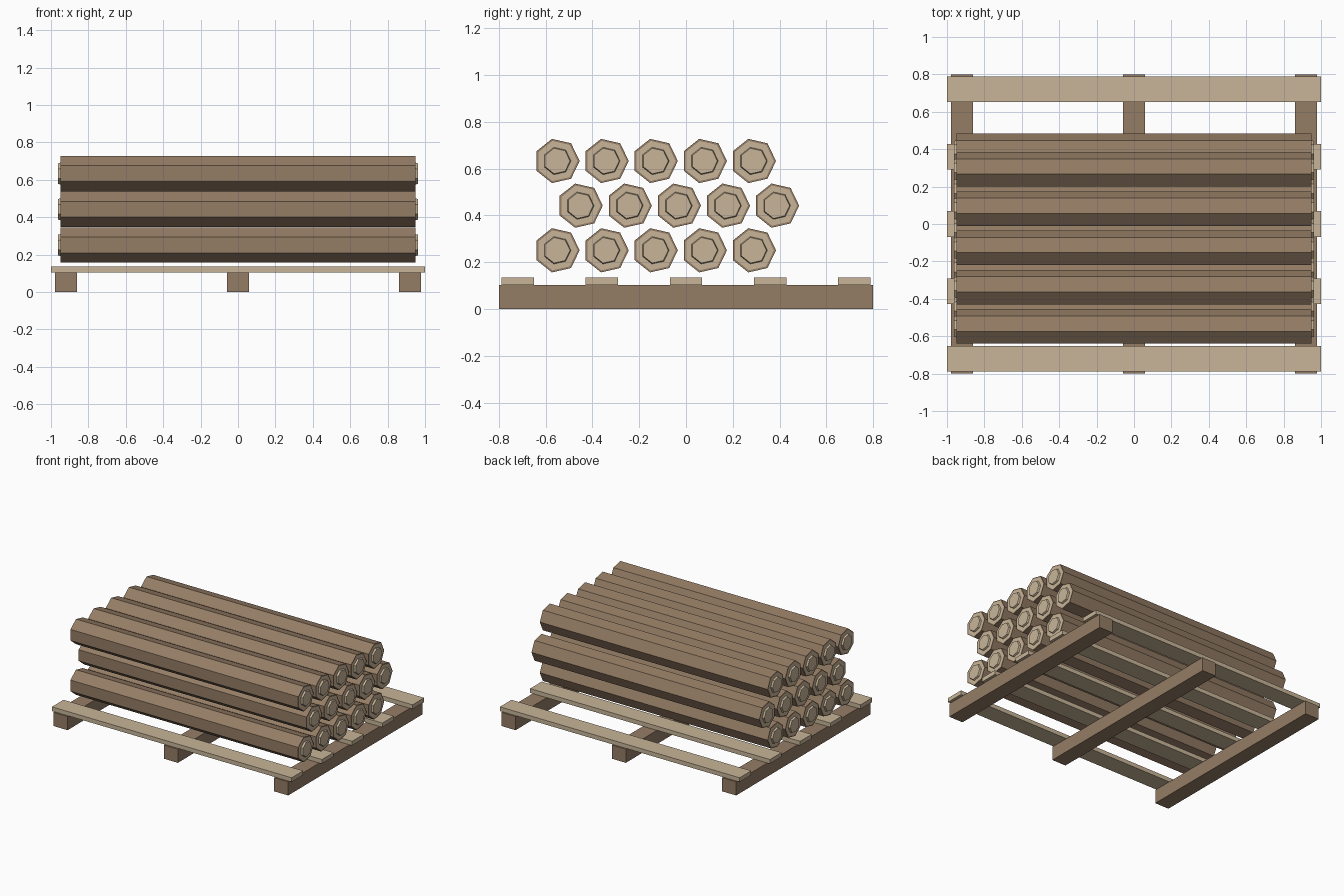
import bpy, bmesh, math

if "Cube" in bpy.data.objects:
    bpy.data.objects.remove(bpy.data.objects["Cube"])


def material(name, rgb):
    m = bpy.data.materials.new(name)
    m.diffuse_color = (*rgb, 1)
    m.use_nodes = True
    m.node_tree.nodes["Principled BSDF"].inputs["Base Color"].default_value = m.diffuse_color
    return m


BARK = material("brown wood", (0.30, 0.205, 0.13))
CUT = material("pale wood", (0.58, 0.46, 0.315))


def finish(name, bm, mats):
    bmesh.ops.recalc_face_normals(bm, faces=bm.faces)
    me = bpy.data.meshes.new(name)
    bm.to_mesh(me)
    bm.free()
    for m in mats:
        me.materials.append(m)
    ob = bpy.data.objects.new(name, me)
    bpy.context.collection.objects.link(ob)
    return ob


def box(name, center, size, mat):
    bm = bmesh.new()
    bmesh.ops.create_cube(bm, size=1)
    for v in bm.verts:
        v.co = [c + s * k for c, s, k in zip(center, size, v.co)]
    return finish(name, bm, [mat])


def log(name, y, z, sides=7):
    # (x, radius) profile from the left core to the right core
    half = [(0.95, 0.097), (0.95, 0.088), (0.95, 0.06), (0.963, 0.056)]
    profile = [(-x, r) for x, r in reversed(half)] + half
    bm = bmesh.new()
    rings = []
    for x, r in profile:
        angles = [2 * math.pi * i / sides for i in range(sides)]
        rings.append([bm.verts.new((x, y + r * math.cos(a), z + r * math.sin(a)))
                      for a in angles])
    for k, (a, b) in enumerate(zip(rings, rings[1:])):
        for i in range(sides):
            j = (i + 1) % sides
            f = bm.faces.new((a[i], a[j], b[j], b[i]))
            # bark on the sides and rim, pale wood inside
            f.material_index = 0 if k in (2, 3, 4) else 1
    for ring in (rings[0], rings[-1]):
        bm.faces.new(ring).material_index = 1
    return finish(name, bm, [BARK, CUT])


# Pallet runners
for x in (-0.92, 0, 0.92):
    box("pallet_runner", (x, 0, 0.0515), (0.117, 1.6, 0.103), BARK)

# Pallet slats
for i in range(5):
    box("pallet_slat", (0, (i - 2) * 0.36, 0.119), (2, 0.138, 0.032), CUT)

# Three staggered layers of logs
for row, (y0, z) in enumerate([(-0.552, 0.251), (-0.453, 0.442), (-0.552, 0.633)]):
    for i in range(5):
        log("log", y0 + i * 0.21, z)
